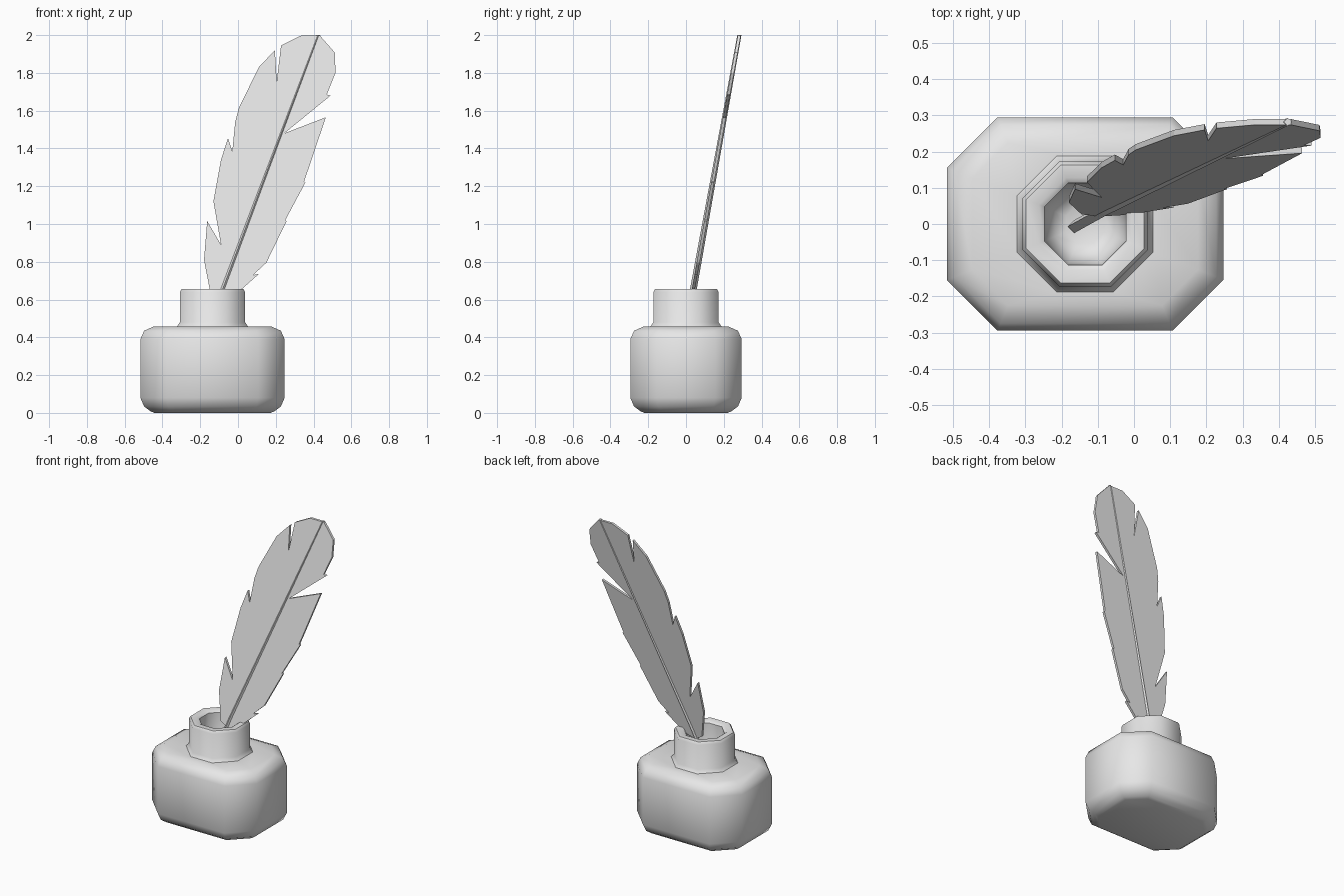
import bpy, bmesh
from mathutils import Vector

cube = bpy.data.objects.get("Cube")
if cube:
    bpy.data.objects.remove(cube, do_unlink=True)

grey = bpy.data.materials.new("pale grey")
grey.use_nodes = True
grey.diffuse_color = (0.8, 0.8, 0.8, 1)
grey.node_tree.nodes["Principled BSDF"].inputs["Base Color"].default_value = (0.8, 0.8, 0.8, 1)


def finish(bm, name, angle=None):
    bmesh.ops.recalc_face_normals(bm, faces=bm.faces)
    mesh = bpy.data.meshes.new(name)
    bm.to_mesh(mesh)
    bm.free()
    mesh.materials.append(grey)
    obj = bpy.data.objects.new(name, mesh)
    bpy.context.collection.objects.link(obj)
    if angle:
        bpy.ops.object.select_all(action='DESELECT')
        obj.select_set(True)
        bpy.context.view_layer.objects.active = obj
        bpy.ops.object.shade_smooth_by_angle(angle=angle)
    return obj


def loft(bm, rings):
    loops = [[bm.verts.new(p) for p in ring] for ring in rings]
    for a, b in zip(loops, loops[1:]):
        for i in range(len(a)):
            j = (i + 1) % len(a)
            bm.faces.new((a[i], a[j], b[j], b[i]))
    bm.faces.new(loops[0])
    bm.faces.new(loops[-1])


def octagon(half_x, half_y, diagonal, inset, z):
    """Rectangle with cut corners, offset inward by inset."""
    x, y = half_x - inset, half_y - inset
    d = diagonal - inset * 2 ** 0.5
    u, v = d - y, d - x
    corners = [(x, -v), (x, v), (u, y), (-u, y), (-x, v), (-x, -v), (-u, -y), (u, -y)]
    return [(BOTTLE_X + a, b, z) for a, b in corners]


# Ink bottle: wide body, neck and hollow well in one loft of octagons
BOTTLE_X = -0.135
body = [(0.075, 0), (0.055, 0.008), (0.02, 0.034), (0, 0.08),
        (0, 0.39), (0.02, 0.435), (0.07, 0.457)]
neck = [(-0.015, 0.458), (0, 0.48), (0, 0.64), (0.01, 0.656), (0.045, 0.656),
        (0.06, 0.645), (0.065, 0.45), (0.09, 0.40), (0.12, 0.385)]
bm = bmesh.new()
loft(bm, [octagon(0.382, 0.295, 0.537, d, z) for d, z in body] +
     [octagon(0.173, 0.173, 0.245, d, z) for d, z in neck])
finish(bm, "ink_bottle", 0.9)


# Feather leans back, so depth follows from height
def lean(x, z, dy=0.0):
    return Vector((x, 0.04 + 0.181 * (z - 0.66) + dy, z))


# Vane: torn outline given a thin slab thickness
left_edge = [(-0.095, 0.60), (-0.145, 0.63), (-0.18, 0.81), (-0.163, 1.015), (-0.09, 0.89),
             (-0.13, 1.12), (-0.09, 1.34), (-0.053, 1.455), (-0.03, 1.385), (-0.015, 1.54),
             (0.005, 1.615), (0.11, 1.83), (0.195, 1.92), (0.205, 1.755), (0.228, 1.945),
             (0.333, 1.997)]
right_edge = [(0.434, 1.997), (0.513, 1.907), (0.516, 1.80), (0.47, 1.685), (0.49, 1.68),
              (0.245, 1.48), (0.465, 1.565), (0.35, 1.225), (0.357, 1.22), (0.25, 1.02),
              (0.257, 1.015), (0.15, 0.795), (0.08, 0.73), (0.11, 0.735), (0.02, 0.655),
              (-0.04, 0.615)]
bm = bmesh.new()
loft(bm, [[lean(x, z, dy) for x, z in left_edge + right_edge] for dy in (-0.008, 0.008)])
bmesh.ops.triangulate(bm, faces=[f for f in bm.faces if len(f.verts) > 4])
finish(bm, "feather_vane")

# Quill shaft: slim tapering diamond bar running into the well
bm = bmesh.new()
loft(bm, [[lean(x - w, z), lean(x, z, -w), lean(x + w, z), lean(x, z, w)]
          for x, z, w in [(-0.165, 0.40, 0.018), (-0.08, 0.66, 0.018), (0.425, 2.0, 0.011)]])
finish(bm, "quill_shaft")
